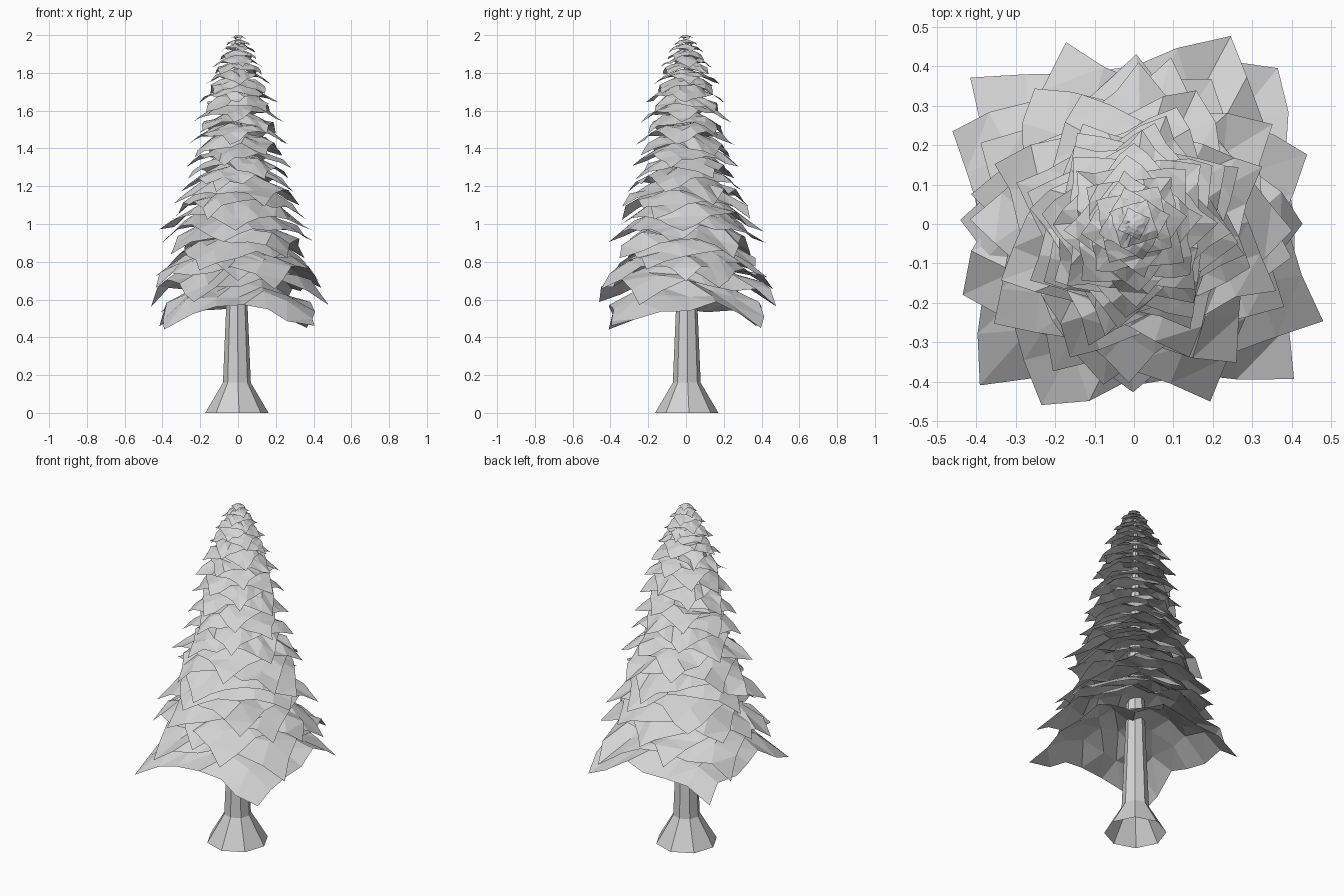
import bpy, bmesh, math, random
from mathutils import Vector

random.seed(4)
cube = bpy.data.objects.get("Cube")
if cube:
    bpy.data.objects.remove(cube, do_unlink=True)

grey = bpy.data.materials.new("pale_grey")
grey.use_nodes = True
colour = (0.65, 0.65, 0.65, 1)
grey.diffuse_color = colour
grey.node_tree.nodes["Principled BSDF"].inputs["Base Color"].default_value = colour


def finish(bm, name):
    mesh = bpy.data.meshes.new(name)
    bm.to_mesh(mesh)
    bm.free()
    mesh.materials.append(grey)
    obj = bpy.data.objects.new(name, mesh)
    bpy.context.collection.objects.link(obj)


# Trunk: eight-sided column with a flared foot, open underneath, tapering to the tip
def build_trunk():
    bm = bmesh.new()
    rings = []
    for radius, z in [(0.168, 0), (0.074, 0.16), (0.056, 0.58), (0.034, 1.3), (0.008, 1.96)]:
        ring = []
        for i in range(8):
            a = math.radians(45 * i + 4)
            ring.append(bm.verts.new((radius * math.cos(a) - 0.006, radius * math.sin(a) + 0.004, z)))
        rings.append(ring)
    for low, high in zip(rings, rings[1:]):
        for i in range(8):
            j = (i + 1) % 8
            bm.faces.new((low[i], low[j], high[j], high[i]))
    bm.faces.new(rings[-1])
    finish(bm, "trunk")


# Foliage layer: uneven square sheet drooping to its corners, creased along one diagonal
def build_layer(index, tip_z, radius, turn):
    bm = bmesh.new()
    n = 6
    half = radius / math.sqrt(2)
    drop = 0.46 * radius
    c, s = math.cos(turn), math.sin(turn)
    grid = []
    for i in range(n + 1):
        row = []
        for j in range(n + 1):
            p = Vector((2 * i / n - 1, 2 * j / n - 1)) * half
            z = tip_z + drop * (1 - (p.length / radius) ** 1.8)
            corner = i in (0, n) and j in (0, n)
            z += random.uniform(-1, 1) * radius * (0.03 if corner else 0.06)
            p += Vector((random.uniform(-1, 1), random.uniform(-1, 1))) * radius * 0.03
            row.append(bm.verts.new((p.x * c - p.y * s, p.x * s + p.y * c, z)))
        grid.append(row)
    for i in range(n):
        for j in range(n):
            a, b = grid[i][j], grid[i + 1][j]
            d, e = grid[i + 1][j + 1], grid[i][j + 1]
            bm.faces.new((a, b, d))
            bm.faces.new((a, d, e))
    finish(bm, f"foliage_layer_{index + 1}")


build_trunk()

# Corner height and corner radius of each layer, from bottom to top
layers = [(.45, .555), (.575, .535), (.66, .485), (.71, .44), (.76, .435), (.83, .43), (.9, .42),
          (.96, .41), (1.03, .385), (1.1, .355), (1.17, .32), (1.24, .295), (1.3, .285),
          (1.36, .275), (1.42, .265), (1.48, .25), (1.54, .24), (1.59, .225), (1.64, .21),
          (1.69, .195), (1.74, .175), (1.79, .155), (1.83, .135), (1.87, .115), (1.91, .095),
          (1.945, .07), (1.98, .043)]
low_turns = [2, 18, -23, 45, 17, -8, 33, 42]
for k, (z, r) in enumerate(layers):
    degrees = low_turns[k] if k < len(low_turns) else k * 137.5
    build_layer(k, z, r, math.radians(degrees))
